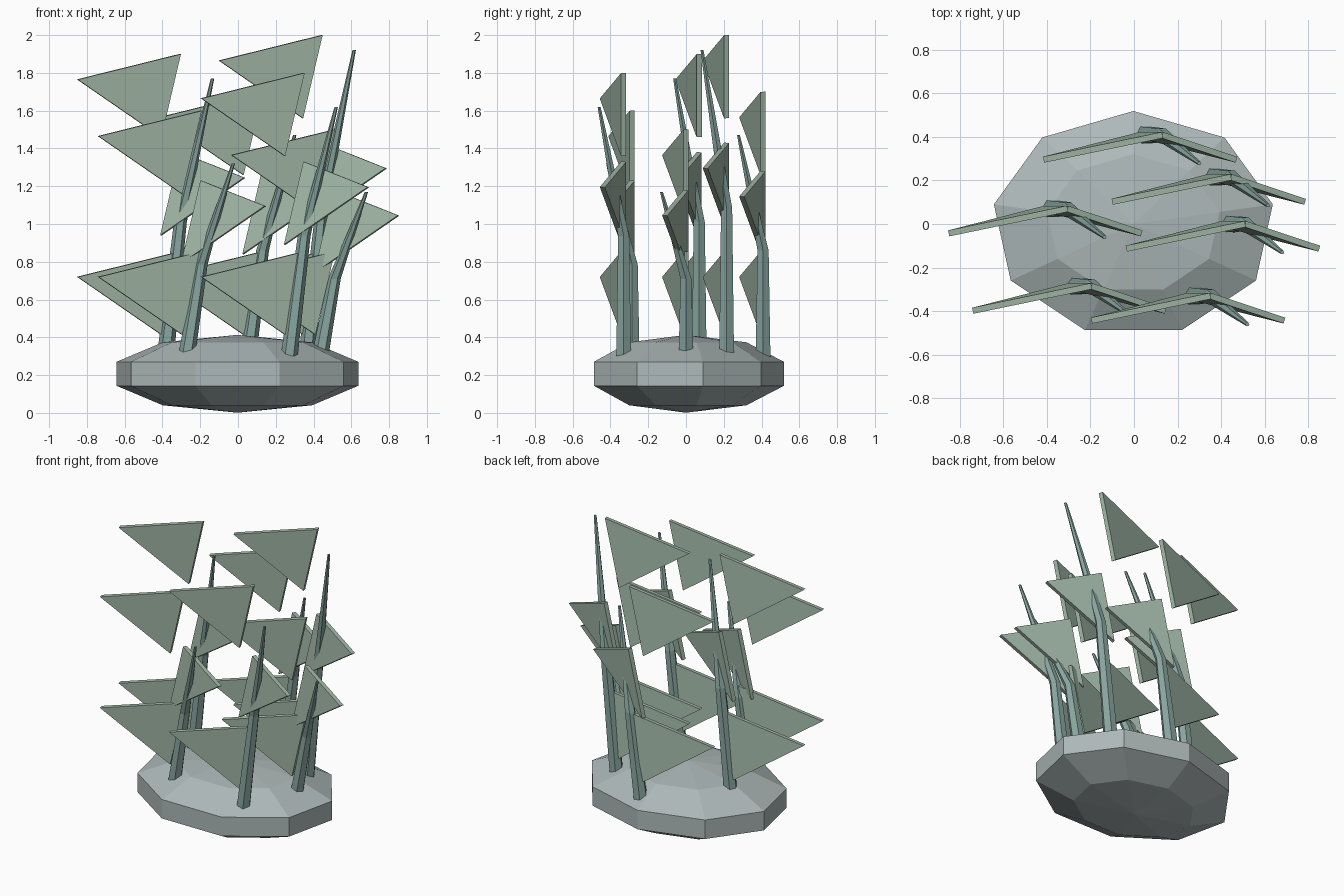
import bpy, bmesh, math
from mathutils import Vector

if "Cube" in bpy.data.objects:
    bpy.data.objects.remove(bpy.data.objects["Cube"])


def material(name, rgb):
    m = bpy.data.materials.new(name)
    m.diffuse_color = (*rgb, 1)
    m.use_nodes = True
    m.node_tree.nodes["Principled BSDF"].inputs["Base Color"].default_value = m.diffuse_color
    return m


ROCK = material("rock_grey", (0.42, 0.48, 0.48))
STEM = material("stem_green", (0.25, 0.38, 0.35))
LEAF = material("leaf_green", (0.36, 0.48, 0.39))


def finish(name, bm, mat):
    bmesh.ops.recalc_face_normals(bm, faces=bm.faces)
    me = bpy.data.meshes.new(name)
    bm.to_mesh(me)
    bm.free()
    me.materials.append(mat)
    ob = bpy.data.objects.new(name, me)
    bpy.context.collection.objects.link(ob)
    return ob


def stem(name, path):
    """Tapered six-sided stalk through (x, y, z, radius) points."""
    bm = bmesh.new()
    rings = []
    for x, y, z, r in path:
        rings.append([bm.verts.new((x + r * math.cos(k * math.pi / 3),
                                    y + r * math.sin(k * math.pi / 3), z))
                      for k in range(6)])
    for a, b in zip(rings, rings[1:]):
        for k in range(6):
            j = (k + 1) % 6
            bm.faces.new((a[k], a[j], b[j], b[k]))
    bm.faces.new(rings[0][::-1])
    bm.faces.new(rings[-1])
    finish(name, bm, STEM)


def leaf(name, x, y, top, reach):
    """Triangular slab hanging from a slanted edge beside the stem."""
    pts = [Vector((x, y, top)), Vector((x - 0.103, y, top - 0.44)),
           Vector((x + reach, y - 0.113, top - 0.135))]
    n = (pts[1] - pts[0]).cross(pts[2] - pts[0]).normalized() * 0.014
    bm = bmesh.new()
    a = [bm.verts.new(p + n) for p in pts]
    b = [bm.verts.new(p - n) for p in pts]
    bm.faces.new(a)
    bm.faces.new(b[::-1])
    for k in range(3):
        j = (k + 1) % 3
        bm.faces.new((a[k], b[k], b[j], a[j]))
    finish(name, bm, LEAF)


# Flattened faceted rock
bpy.ops.mesh.primitive_uv_sphere_add(segments=9, ring_count=5, radius=1,
                                     location=(-0.003, 0, 0.207))
rock = bpy.context.object
rock.name = "rock_base"
rock.scale = (0.683, 0.545, 0.206)
bpy.ops.object.transform_apply(location=False, rotation=False, scale=True)
rock.data.materials.append(ROCK)

# Six plants, shortest to tallest, given by the leaf hinge position
plants = [(0.51, 0.0), (-0.195, -0.285), (0.13, 0.408),
          (0.35, -0.33), (-0.305, 0.07), (0.445, 0.215)]
for i, (x, y) in enumerate(plants):
    tip = 1.17 + 0.15 * i
    stem(f"stem_{i + 1}", [(x - 0.085, y, 0.25, 0.046),
                           (x, y, (0.25 + tip) / 2, 0.034),
                           (x + 0.17, y - 0.13, tip, 0.009)])
    leaf(f"lower_leaf_{i + 1}", x, y, 0.855, -0.545)
    leaf(f"middle_leaf_{i + 1}", x, y, 1.18 + 0.05 * i, 0.34)
    leaf(f"upper_leaf_{i + 1}", x, y, 1.50 + 0.10 * i, -0.545)
